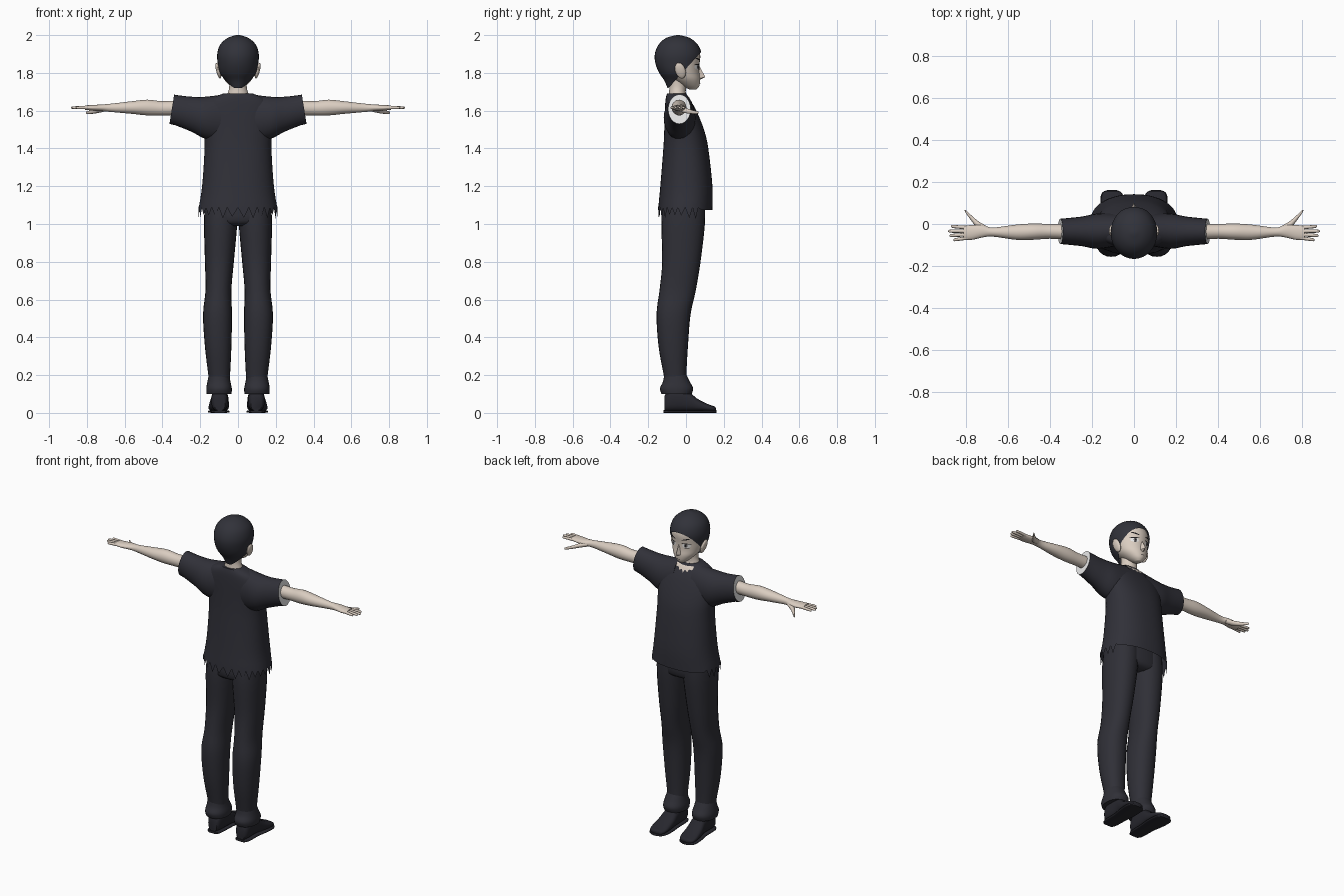
import bpy, bmesh, math, random
from mathutils import Vector
from mathutils.bvhtree import BVHTree

random.seed(4)
default_cube = bpy.data.objects.get("Cube")
if default_cube:
    bpy.data.objects.remove(default_cube, do_unlink=True)


def material(name, r, g, b):
    mat = bpy.data.materials.new(name)
    mat.use_nodes = True
    mat.diffuse_color = (r, g, b, 1)
    shader = next(n for n in mat.node_tree.nodes if n.type == 'BSDF_PRINCIPLED')
    shader.inputs["Base Color"].default_value = (r, g, b, 1)
    shader.inputs["Roughness"].default_value = 0.9
    return mat


SKIN = material("skin", .70, .61, .53)
HAIR = material("hair", .031, .032, .042)
SHIRT = material("shirt cloth", .030, .030, .040)
TROUSERS = material("trouser cloth", .029, .029, .038)
SHOE = material("shoe leather", .020, .020, .027)
WHITE = material("white", .9, .9, .9)
IRIS = material("iris grey", .16, .15, .15)
INK = material("line black", .012, .011, .012)


def finish(name, bm, mats, mirror=False, angle=50):
    """Turn a bmesh into a smooth object, mirrored over x when it is one of a pair."""
    bmesh.ops.recalc_face_normals(bm, faces=bm.faces)
    mesh = bpy.data.meshes.new(name)
    bm.to_mesh(mesh)
    bm.free()
    mesh.shade_smooth()
    mesh.set_sharp_from_angle(angle=math.radians(angle))
    ob = bpy.data.objects.new(name, mesh)
    bpy.context.collection.objects.link(ob)
    for mat in mats:
        mesh.materials.append(mat)
    if mirror:
        mod = ob.modifiers.new("mirror", 'MIRROR')
        mod.use_clip = False
        mod.use_mirror_merge = False
    return ob


def spline(rows, steps):
    """Smoothly interpolate the rows of cross-section values."""
    out = []
    last = len(rows) - 1
    for i in range(last):
        quad = [rows[max(i - 1, 0)], rows[i], rows[i + 1], rows[min(i + 2, last)]]
        for s in range(steps):
            t = s / steps
            out.append([b + t * (c - a + t * (2*a - 5*b + 4*c - d + t * (3*(b - c) + d - a))) / 2
                        for a, b, c, d in zip(*quad)])
    return out + [list(rows[-1])]


def loft(axis, rows, n=24, steps=4, power=2, open_start=False):
    """Skin oval sections; a row is (position, min a, max a, min b, max b)."""
    bm = bmesh.new()
    others = [k for k in range(3) if k != axis]
    rings = []
    for pos, a0, a1, b0, b1 in spline(rows, steps):
        ring = []
        for k in range(n):
            co = [pos] * 3
            angle = math.tau * k / n
            for ax, trig, lo, hi in ((others[0], math.cos(angle), a0, a1),
                                     (others[1], math.sin(angle), b0, b1)):
                bulge = math.copysign(abs(trig) ** (2 / power), trig)
                co[ax] = (lo + hi) / 2 + bulge * (hi - lo) / 2
            ring.append(bm.verts.new(co))
        rings.append(ring)
    for low, high in zip(rings, rings[1:]):
        for k in range(n):
            j = (k + 1) % n
            bm.faces.new((low[k], low[j], high[j], high[k]))
    if not open_start:
        bm.faces.new(rings[0])
    bm.faces.new(rings[-1])
    return bm, rings


def part(name, axis, rows, mat, mirror=False, **options):
    return finish(name, loft(axis, rows, **options)[0], [mat], mirror)


def centred(rows):
    return [(z, -w, w, back, front) for z, w, back, front in rows]


def decal(name, target, outline, mat, lift=.002, mirror=False):
    """Lay a thin plate, given by an x-z outline, on the front of a target."""
    tree = BVHTree.FromPolygons([v.co for v in target.data.vertices],
                                [p.vertices for p in target.data.polygons])
    centre = sum((Vector(p) for p in outline), Vector((0, 0))) / len(outline)
    bm = bmesh.new()

    def place(p):
        hit = tree.ray_cast(Vector((p.x, 1, p.y)), Vector((0, -1, 0)))[0]
        if hit is None:
            hit = tree.find_nearest(Vector((p.x, 0, p.y)))[0]
        return bm.verts.new(hit + Vector((0, lift, 0)))

    middle = place(centre)
    rings = [[place(centre.lerp(Vector(p), s / 3)) for p in outline] for s in (1, 2, 3)]
    for k in range(len(outline)):
        j = (k + 1) % len(outline)
        bm.faces.new((middle, rings[0][k], rings[0][j]))
        for low, high in zip(rings, rings[1:]):
            bm.faces.new((low[k], high[k], high[j], low[j]))
    return finish(name, bm, [mat], mirror)


def oval(x, z, rx, rz, tilt=0, n=16):
    pts = [(rx * math.cos(math.tau * k / n), rz * math.sin(math.tau * k / n)) for k in range(n)]
    c, s = math.cos(tilt), math.sin(tilt)
    return [(x + u * c - v * s, z + u * s + v * c) for u, v in pts]


# Head, neck and nose
head = part("head", 2, centred([
    (1.712, .015, .02, .055), (1.73, .04, -.02, .07), (1.765, .073, -.075, .075),
    (1.80, .09, -.12, .071), (1.84, .099, -.145, .071), (1.90, .102, -.155, .075),
    (1.95, .085, -.13, .05), (1.98, .04, -.09, .0)]), SKIN, n=32)
part("neck", 2, centred([(1.64, .075, -.095, .02), (1.69, .055, -.09, .0),
                         (1.73, .046, -.088, .0), (1.79, .05, -.09, .0)]), SKIN)
nose = bmesh.new()
bridge, tip, base, wing_l, wing_r = [nose.verts.new(p) for p in (
    (0, .072, 1.835), (0, .102, 1.778), (0, .072, 1.762), (.017, .066, 1.77), (-.017, .066, 1.77))]
for tri in ((bridge, tip, wing_l), (bridge, wing_r, tip), (tip, base, wing_l), (tip, wing_r, base)):
    nose.faces.new(tri)
finish("nose", nose, [SKIN])

# Hair cap, trimmed along a slanting hairline
bm, _ = loft(2, centred([
    (1.72, .035, -.098, -.03), (1.76, .066, -.115, .03), (1.80, .096, -.142, .06),
    (1.85, .107, -.162, .078), (1.90, .11, -.165, .083), (1.95, .094, -.145, .062),
    (1.985, .055, -.105, .02), (2.0, .01, -.05, -.035)]), n=32)
bmesh.ops.bisect_plane(bm, geom=bm.verts[:] + bm.edges[:] + bm.faces[:],
                       plane_co=(0, -.075, 1.74), plane_no=(0, -1.1, 1), clear_inner=True)
finish("hair", bm, [HAIR])

# Ears
bm = bmesh.new()
bmesh.ops.create_uvsphere(bm, u_segments=16, v_segments=10, radius=1)
for v in bm.verts:
    x, y, z = v.co
    v.co = (.104 + .012 * x + .01 * z, -.03 + .028 * y - .008 * z, 1.812 + .042 * z)
finish("ears", bm, [SKIN], mirror=True)

# Painted face
decal("eye_whites", head, oval(.044, 1.832, .022, .014), WHITE, .002, True)
decal("irises", head, oval(.042, 1.832, .009, .012), IRIS, .003, True)
decal("pupils", head, oval(.042, 1.832, .004, .006), INK, .004, True)
decal("upper_lids", head, oval(.045, 1.845, .025, .003, -.08), INK, .004, True)
decal("lower_lids", head, oval(.046, 1.818, .014, .001), INK, .004, True)
decal("eyebrows", head, oval(.044, 1.872, .023, .004, .25), INK, .003, True)
decal("mouth", head, oval(0, 1.743, .016, .0015), INK, .003)

# Shirt body with a torn hem at the back and sides
bm, rings = loft(2, centred([
    (1.075, .21, -.148, .14), (1.2, .19, -.136, .14), (1.4, .177, -.12, .118),
    (1.5, .182, -.115, .095), (1.6, .185, -.112, .055), (1.66, .145, -.108, .02),
    (1.692, .075, -.10, .0)]), n=56, power=2.3, open_start=True)
for k, v in enumerate(rings[0]):
    if v.co.y < .07:
        v.co.z += random.uniform(-.05, -.025) if k % 2 else .012
shirt = finish("shirt_body", bm, [SHIRT])

# Sleeves with a slanted opening and pale lining
bm, rings = loft(0, [(.06, -.10, .05, 1.43, 1.688), (.17, -.118, .05, 1.45, 1.674),
                     (.25, -.105, .035, 1.49, 1.674), (.35, -.095, .025, 1.53, 1.686)])
for v in rings[-1]:
    v.co.x += (1.61 - v.co.z) * .16
bm.faces.ensure_lookup_table()
bm.faces[-1].material_index = 1
finish("sleeves", bm, [SHIRT, WHITE], mirror=True)

# Ragged open neckline
neckline = [(-.06, 1.682), (-.055, 1.664), (-.04, 1.672), (-.028, 1.65), (-.012, 1.664),
            (0, 1.64), (.012, 1.664), (.028, 1.65), (.04, 1.672), (.055, 1.664), (.06, 1.682)]
decal("neckline_skin", shirt, neckline, SKIN, .004)

# Arms and palms
part("arms", 0, [
    (.30, -.075, .0, 1.575, 1.655), (.40, -.07, .0, 1.575, 1.65), (.48, -.075, .002, 1.575, 1.658),
    (.56, -.075, -.003, 1.583, 1.65), (.67, -.06, -.017, 1.593, 1.637),
    (.72, -.064, -.005, 1.597, 1.633), (.77, -.075, -.005, 1.6, 1.63),
    (.81, -.075, -.01, 1.605, 1.628)], SKIN, mirror=True)

# Fingers and thumbs
for name, y, spread, length in (("index_fingers", -.017, .006, .07), ("middle_fingers", -.034, 0, .084),
                                ("ring_fingers", -.051, -.004, .077), ("little_fingers", -.067, -.009, .058)):
    rows = [(.80 + length * t, y + spread * t - r, y + spread * t + r, 1.616 - r, 1.616 + r)
            for t, r in ((-.2, .009), (.5, .008), (.9, .007), (1, .002))]
    part(name, 0, rows, SKIN, mirror=True, n=10, steps=2)
part("thumbs", 0, [(.70, -.035, -.01, 1.597, 1.625), (.74, -.025, .013, 1.588, 1.615),
                   (.775, .018, .043, 1.583, 1.603), (.80, .053, .066, 1.583, 1.597),
                   (.805, .062, .066, 1.587, 1.592)], SKIN, mirror=True, n=12)

# Trousers
part("trouser_seat", 2, centred([(.99, .12, -.09, .06), (1.02, .172, -.126, .098),
                                 (1.14, .168, -.12, .1)]), TROUSERS, power=2.4)
part("trouser_legs", 2, [
    (.14, .045, .15, -.11, .005), (.20, .042, .157, -.118, .002), (.35, .035, .175, -.145, .01),
    (.52, .032, .185, -.156, .024), (.65, .035, .172, -.14, .052), (.80, .022, .175, -.126, .077),
    (1.0, .004, .18, -.13, .1), (1.12, .0, .174, -.12, .1)], TROUSERS, mirror=True, power=2.2)
part("trouser_cuffs", 2, [(.10, .034, .166, -.13, .03), (.13, .033, .168, -.138, .038),
                          (.165, .04, .162, -.122, .02), (.205, .046, .154, -.115, .0)],
     TROUSERS, mirror=True, power=2.2)

# Shoes and soles
part("shoes", 1, [
    (-.115, .068, .125, .012, .085), (-.09, .056, .14, .008, .12), (.0, .05, .142, .008, .12),
    (.06, .048, .152, .008, .075), (.12, .05, .156, .008, .045), (.15, .062, .146, .008, .034),
    (.158, .085, .125, .01, .026)], SHOE, mirror=True, power=2.6)
part("soles", 1, [
    (-.118, .066, .128, 0, .014), (-.09, .054, .143, 0, .014), (.0, .05, .146, 0, .014),
    (.06, .045, .156, 0, .014), (.12, .047, .16, 0, .014), (.15, .06, .15, 0, .014),
    (.162, .085, .125, 0, .014)], SHOE, mirror=True, power=4)
